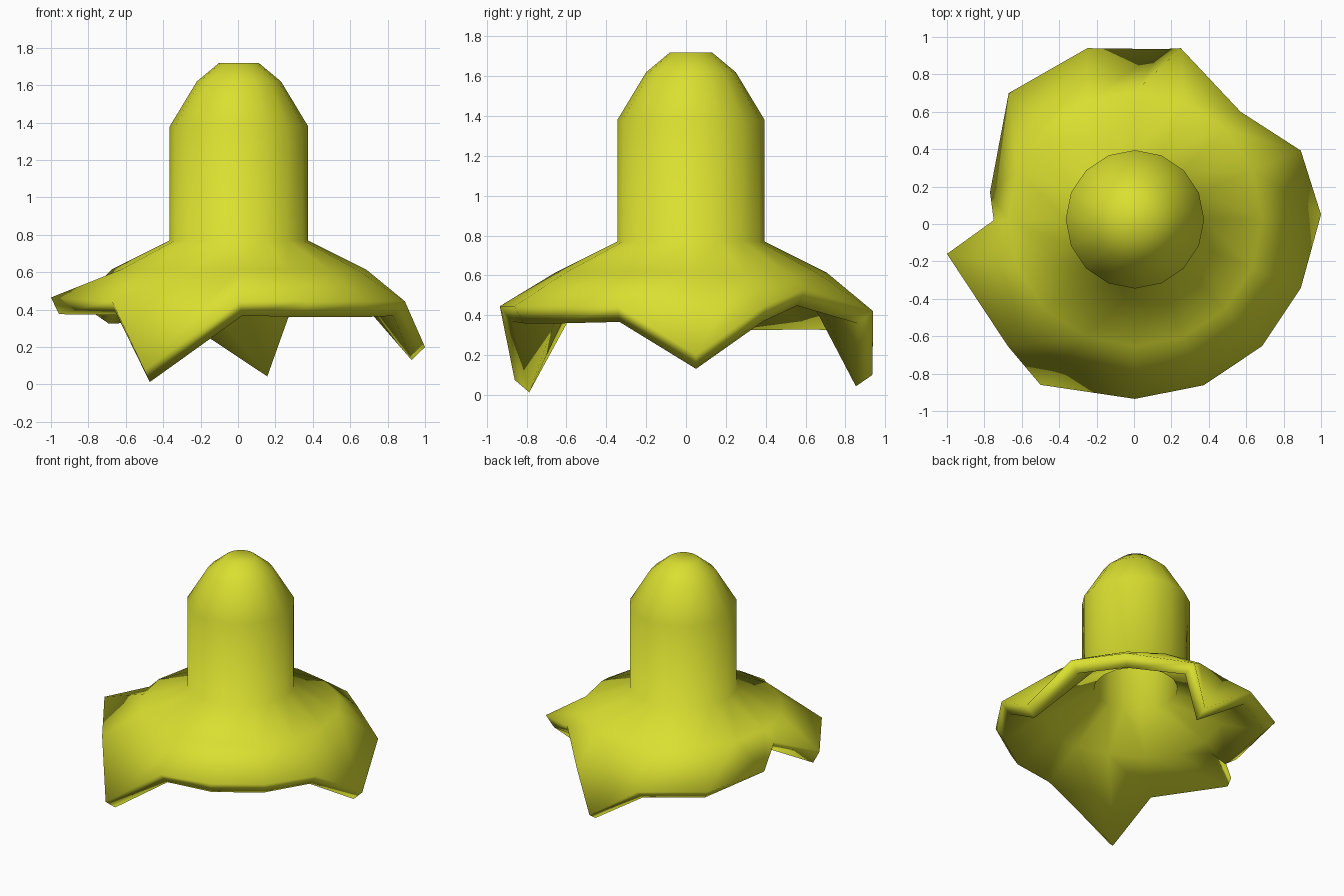
import bpy, bmesh, math

if "Cube" in bpy.data.objects:
    bpy.data.objects.remove(bpy.data.objects["Cube"])

SIDES = 16
CX, CY = 0.005, 0.025


def ring(bm, radius, z, moved={}):
    """One ring of the hat; 'moved' replaces single points by index."""
    verts = []
    for i in range(SIDES):
        a = 2 * math.pi * i / SIDES
        p = (CX + radius * math.cos(a), CY + radius * math.sin(a), z)
        verts.append(bm.verts.new(moved.get(i, p)))
    return verts


# Ragged brim edge: drooping tips, a notch and uneven points
ragged = {
    0: (1.00, 0.05, 0.20),
    2: (0.57, 0.60, 0.53),
    3: (0.25, 0.94, 0.42),
    4: (0.15, 0.935, 0.10),
    5: (-0.25, 0.94, 0.38),
    6: (-0.67, 0.70, 0.40),
    7: (-0.77, 0.17, 0.38),
    8: (-0.75, 0.02, 0.54),
    9: (-1.00, -0.16, 0.465),
    11: (-0.50, -0.86, 0.075),
}

# Outer surface, from the brim edge up to the flat crown top
bm = bmesh.new()
rings = [
    ring(bm, 0.96, 0.445, ragged),
    ring(bm, 0.68, 0.615),
    ring(bm, 0.37, 0.77),
    ring(bm, 0.37, 1.38),
    ring(bm, 0.225, 1.62),
    ring(bm, 0.105, 1.72),
]
for low, high in zip(rings, rings[1:]):
    for i in range(SIDES):
        j = (i + 1) % SIDES
        bm.faces.new((low[i], low[j], high[j], high[i]))
bm.faces.new(rings[-1])
for f in bm.faces:
    f.smooth = True

mesh = bpy.data.meshes.new("ragged_hat")
bm.to_mesh(mesh)
bm.free()
hat = bpy.data.objects.new("ragged_hat", mesh)
bpy.context.collection.objects.link(hat)

# Hollow inside with a thick rim
shell = hat.modifiers.new("shell", "SOLIDIFY")
shell.thickness = 0.1
shell.offset = -1

# Yellow cloth
mat = bpy.data.materials.new("yellow")
mat.diffuse_color = (0.70, 0.74, 0.03, 1)
mat.use_nodes = True
mat.node_tree.nodes["Principled BSDF"].inputs["Base Color"].default_value = mat.diffuse_color
mesh.materials.append(mat)
